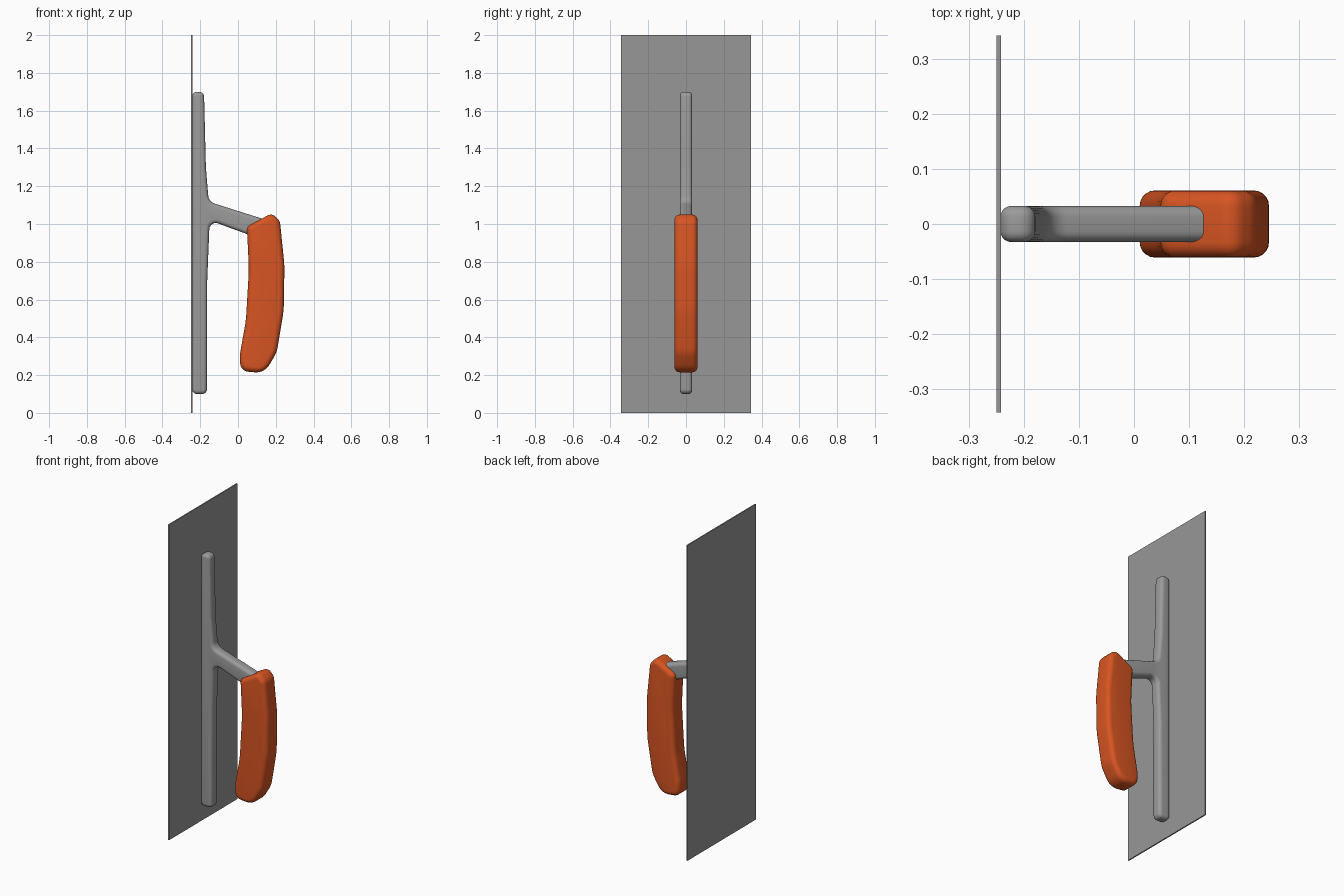
import bpy, bmesh, math
from mathutils import Vector

if "Cube" in bpy.data.objects:
    bpy.data.objects.remove(bpy.data.objects["Cube"])


def material(name, rgb):
    m = bpy.data.materials.new(name)
    m.diffuse_color = (*rgb, 1)
    m.use_nodes = True
    m.node_tree.nodes["Principled BSDF"].inputs["Base Color"].default_value = m.diffuse_color
    return m


blade_grey = material("blade_steel", (0.31, 0.31, 0.31))
cast_grey = material("bracket_metal", (0.33, 0.33, 0.33))
orange = material("orange_grip", (0.68, 0.09, 0.016))


def fillet(points, steps=6):
    """Round every corner (x, z, radius) of a closed outline."""
    out = []
    n = len(points)
    for i, (x, z, r) in enumerate(points):
        p = Vector((x, z))
        a = Vector(points[i - 1][:2]) - p
        b = Vector(points[(i + 1) % n][:2]) - p
        half = a.angle(b) / 2
        t = min(r / math.tan(half), 0.48 * a.length, 0.48 * b.length)
        s, e = p + a.normalized() * t, p + b.normalized() * t
        r = t * math.tan(half)
        c = p + (a.normalized() + b.normalized()).normalized() * (r / math.sin(half))
        for k in range(steps + 1):
            f = k / steps
            d = (s - c).normalized().slerp((e - c).normalized(), f)
            out.append(c + d * r)
    return out


def rounded_slab(name, outline, half_y, rim, mat, segs=5):
    """Outline in XZ (counter-clockwise) given a thickness in y with round rims."""
    n = len(outline)
    normals = []
    for i in range(n):
        d = (outline[(i + 1) % n] - outline[i - 1]).normalized()
        normals.append(Vector((-d.y, d.x)))  # pointing inwards
    levels = []
    for k in range(segs + 1):
        a = math.pi / 2 * k / segs
        levels.append((rim * (1 - math.sin(a)), half_y - rim + rim * math.cos(a)))
    rows = [(o, -y) for o, y in levels] + [(o, y) for o, y in reversed(levels)]
    bm = bmesh.new()
    rings = []
    for o, y in rows:
        pts = [outline[i] + normals[i] * o for i in range(n)]
        rings.append([bm.verts.new((p.x, y, p.y)) for p in pts])
    for r0, r1 in zip(rings, rings[1:]):
        for i in range(n):
            j = (i + 1) % n
            bm.faces.new((r0[i], r0[j], r1[j], r1[i]))
    bm.faces.new(rings[0])
    bm.faces.new(rings[-1][::-1])
    bmesh.ops.recalc_face_normals(bm, faces=bm.faces)
    me = bpy.data.meshes.new(name)
    bm.to_mesh(me)
    bm.free()
    ob = bpy.data.objects.new(name, me)
    bpy.context.collection.objects.link(ob)
    me.materials.append(mat)
    bpy.ops.object.select_all(action='DESELECT')
    ob.select_set(True)
    bpy.context.view_layer.objects.active = ob
    bpy.ops.object.shade_smooth_by_angle(angle=math.radians(35))
    return ob


# Thin flat blade
bpy.ops.mesh.primitive_cube_add(size=1, location=(-0.246, 0, 1))
blade = bpy.context.object
blade.name = "blade"
blade.scale = (0.008, 0.686, 2)
blade.data.materials.append(blade_grey)

# Spine bar with the arm that reaches out to the grip
bracket = fillet([
    (-0.243, 0.10, 0.026), (-0.164, 0.10, 0.026), (-0.163, 0.70, 0.5),
    (-0.150, 1.02, 0.035), (-0.03, 0.975, 0.2), (0.08, 0.935, 0.1),
    (0.15, 0.93, 0.03), (0.17, 1.015, 0.03),
    (-0.155, 1.118, 0.05), (-0.170, 1.30, 0.4), (-0.180, 1.70, 0.026),
    (-0.243, 1.70, 0.026)])
rounded_slab("bracket", bracket, 0.033, 0.02, cast_grey)

# Curved grip
grip = fillet([
    (0.012, 0.222, 0.07), (0.140, 0.210, 0.08), (0.205, 0.32, 0.15),
    (0.242, 0.54, 0.5), (0.246, 0.78, 0.6), (0.222, 1.015, 0.05),
    (0.180, 1.058, 0.035), (0.047, 0.985, 0.032), (0.058, 0.76, 0.8),
    (0.042, 0.49, 0.6), (0.010, 0.31, 0.15)])
rounded_slab("grip", grip, 0.061, 0.028, orange)
